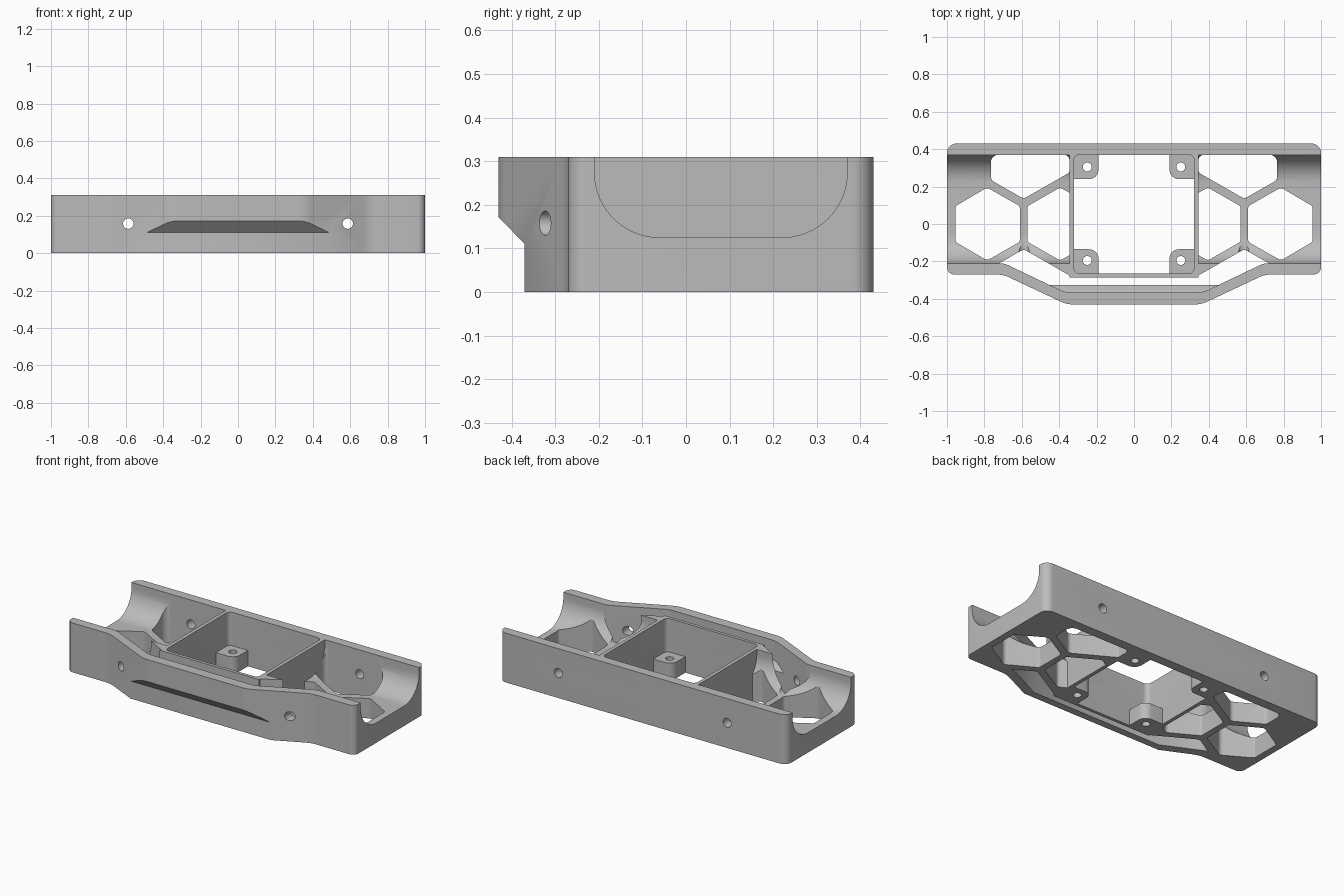
import bpy, bmesh, math
from mathutils import Vector

cube = bpy.data.objects.get("Cube")
if cube:
    bpy.data.objects.remove(cube, do_unlink=True)

H = 0.31        # overall height
FLOOR = 0.125   # floor thickness

grey = bpy.data.materials.new("grey_plastic")
grey.use_nodes = True
colour = (0.5, 0.5, 0.5, 1)
grey.diffuse_color = colour
grey.node_tree.nodes["Principled BSDF"].inputs["Base Color"].default_value = colour


def rounded(points, steps=8):
    """Round the corners of a polygon given as (u, v, radius)."""
    out = []
    n = len(points)
    for i, (u, v, r) in enumerate(points):
        p = Vector((u, v))
        a = Vector(points[i - 1][:2]) - p
        b = Vector(points[(i + 1) % n][:2]) - p
        if r == 0:
            out.append(p)
            continue
        half = a.angle(b) / 2
        a.normalize()
        b.normalize()
        t = r / math.tan(half)
        centre = p + (a + b).normalized() * (r / math.sin(half))
        s, e = p + a * t - centre, p + b * t - centre
        sweep = s.angle_signed(e)
        for k in range(steps + 1):
            ang = -sweep * k / steps
            c, d = math.cos(ang), math.sin(ang)
            out.append(centre + Vector((s.x * c - s.y * d, s.x * d + s.y * c)))
    return out


def circle(u, v, r, n=24):
    return [Vector((u + r * math.cos(2 * math.pi * i / n), v + r * math.sin(2 * math.pi * i / n)))
            for i in range(n)]


def prism(name, outline, axis, lo, hi):
    """Extrude an outline along an axis from lo to hi."""
    place = {"x": lambda p, t: (t, p.x, p.y),
             "y": lambda p, t: (p.x, t, p.y),
             "z": lambda p, t: (p.x, p.y, t)}[axis]
    bm = bmesh.new()
    low = [bm.verts.new(place(p, lo)) for p in outline]
    high = [bm.verts.new(place(p, hi)) for p in outline]
    bm.faces.new(low)
    bm.faces.new(high)
    for i in range(len(low)):
        j = (i + 1) % len(low)
        bm.faces.new((low[i], low[j], high[j], high[i]))
    bmesh.ops.recalc_face_normals(bm, faces=bm.faces)
    mesh = bpy.data.meshes.new(name)
    bm.to_mesh(mesh)
    bm.free()
    mesh.materials.append(grey)
    obj = bpy.data.objects.new(name, mesh)
    bpy.context.collection.objects.link(obj)
    return obj


def combine(body, tool, operation="DIFFERENCE"):
    tool.hide_render = True
    bpy.context.view_layer.objects.active = body
    mod = body.modifiers.new("combine", "BOOLEAN")
    mod.operation = operation
    mod.solver = "EXACT"
    mod.object = tool
    bpy.ops.object.modifier_apply(modifier=mod.name)
    bpy.data.objects.remove(tool, do_unlink=True)


def flip(points, s):
    return [(u * s, v, r) for u, v, r in points]


def both(points):
    """Complete a left-half outline with its mirror image."""
    return points + flip(points[::-1], -1)


# Outer block with the bulged front
body = prism("mount_body", rounded(both([
    (-1, 0.43, 0.05), (-1, -0.27, 0.04), (-0.7, -0.27, 0.16), (-0.36, -0.43, 0.16)])),
    "z", 0, H)

# Undercut below the front bulge
combine(body, prism("undercut", rounded([
    (-0.6, -0.1, 0), (-0.37, -0.1, 0), (-0.37, 0.11, 0), (-0.43, 0.172, 0), (-0.6, 0.342, 0)]),
    "x", -0.7, 0.7))

# Slot between front wall and centre box, with the lower front openings
combine(body, prism("front_slot", rounded(both([
    (-0.345, -0.285, 0), (-0.345, -0.275, 0), (-0.59, -0.135, 0.03),
    (-0.72, -0.21, 0), (-0.69, -0.212, 0.1), (-0.37, -0.365, 0.12)])), "z", -0.1, H + 0.1))

for s in (-1, 1):
    # Rounded trough at each end
    combine(body, prism("trough", rounded([
        (-0.21, 0.6, 0), (-0.21, FLOOR, 0.15), (0.37, FLOOR, 0.15), (0.37, 0.6, 0)], 16),
        "x", *sorted((0.345 * s, 1.2 * s))))
    # Honeycomb openings in the floor
    holes = [
        [(-0.955, 0.095, 0.02), (-0.955, -0.095, 0.02), (-0.785, -0.195, 0.03),
         (-0.61, -0.095, 0.02), (-0.61, 0.095, 0.02), (-0.785, 0.195, 0.03)],
        [(-0.57, 0.095, 0.02), (-0.57, -0.095, 0.02), (-0.395, -0.195, 0.025),
         (-0.345, -0.167, 0), (-0.345, 0.167, 0), (-0.395, 0.195, 0.025)],
        [(-0.765, 0.37, 0.04), (-0.765, 0.235, 0.03), (-0.59, 0.135, 0.03),
         (-0.345, 0.275, 0.02), (-0.345, 0.37, 0.03)]]
    for hole in holes:
        combine(body, prism("floor_opening", rounded(flip(hole, s)), "z", -0.1, H + 0.1))
    # Screw hole through the front and back walls
    combine(body, prism("wall_hole", circle(0.587 * s, 0.158, 0.028), "y", -0.6, 0.6))

# Centre box interior
combine(body, prism("box_interior", rounded(both([
    (-0.322, 0.37, 0.03), (-0.322, -0.265, 0.03)])), "z", -0.1, H + 0.1))

# Sloped ledge inside the front wall
combine(body, prism("front_ledge", rounded([
    (-0.368, 0, 0), (-0.325, 0, 0), (-0.325, 0.145, 0), (-0.368, 0.19, 0)]),
    "x", -0.455, 0.455), "UNION")

# Four corner bosses with screw holes
for s in (-1, 1):
    for wall, inner, hole_y in ((0.38, 0.24, 0.305), (-0.275, -0.135, -0.195)):
        combine(body, prism("corner_boss", rounded([
            (0.33 * s, wall, 0), (0.33 * s, inner, 0),
            (0.19 * s, inner, 0.05), (0.19 * s, wall, 0)]), "z", 0, 0.1), "UNION")
        combine(body, prism("boss_hole", circle(0.25 * s, hole_y, 0.024), "z", -0.1, 0.2))

# Smooth the curved walls, keep edges sharp
bpy.ops.object.select_all(action="DESELECT")
body.select_set(True)
bpy.context.view_layer.objects.active = body
bpy.ops.object.shade_smooth_by_angle(angle=math.radians(30))
